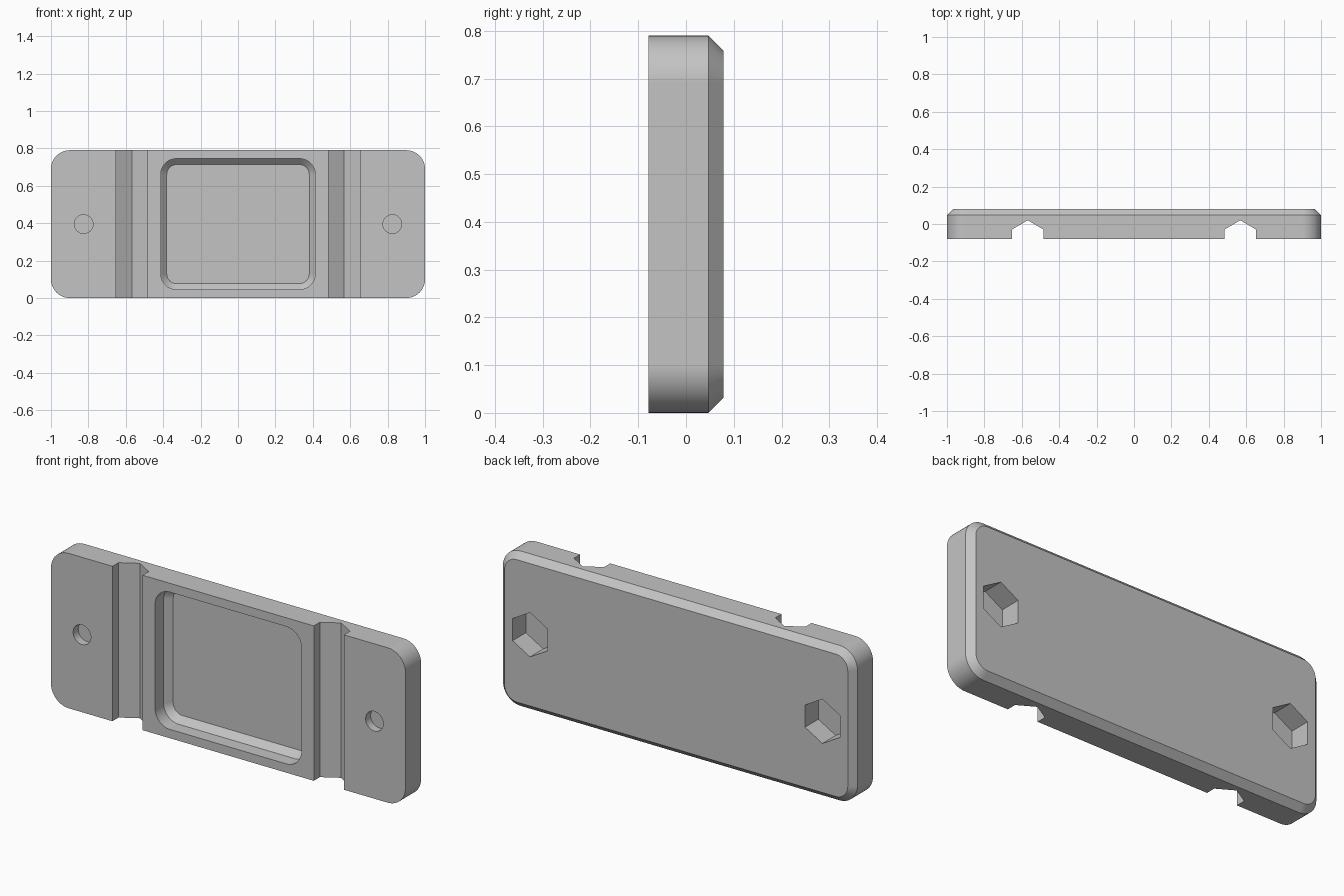
import bpy, bmesh, math

cube = bpy.data.objects.get("Cube")
if cube:
    bpy.data.objects.remove(cube, do_unlink=True)

HEIGHT, FRONT, BACK, BEVEL = 0.79, -0.079, 0.079, 0.032
MID = HEIGHT / 2

grey = bpy.data.materials.new("light grey")
grey.use_nodes = True
colour = (0.55, 0.55, 0.55, 1)
grey.diffuse_color = colour
grey.node_tree.nodes["Principled BSDF"].inputs["Base Color"].default_value = colour


def rounded_rect(half_w, half_h, radius, steps=12):
    """Outline in x and z, centred on the plate."""
    points = []
    for corner, (sx, sz) in enumerate([(1, 1), (-1, 1), (-1, -1), (1, -1)]):
        for i in range(steps + 1):
            a = math.pi / 2 * (corner + i / steps)
            points.append((sx * (half_w - radius) + radius * math.cos(a),
                           MID + sz * (half_h - radius) + radius * math.sin(a)))
    return points


def polygon(x, radius, sides):
    """Regular outline with a point at the top."""
    angles = [math.pi / 2 + math.tau * i / sides for i in range(sides)]
    return [(x + radius * math.cos(a), MID + radius * math.sin(a)) for a in angles]


def loft(name, rings):
    """Closed solid through matching rings of 3D points."""
    bm = bmesh.new()
    loops = [[bm.verts.new(p) for p in ring] for ring in rings]
    for a, b in zip(loops, loops[1:]):
        for i in range(len(a)):
            j = (i + 1) % len(a)
            bm.faces.new((a[i], a[j], b[j], b[i]))
    bm.faces.new(loops[0])
    bm.faces.new(loops[-1])
    bmesh.ops.recalc_face_normals(bm, faces=bm.faces)
    mesh = bpy.data.meshes.new(name)
    bm.to_mesh(mesh)
    bm.free()
    mesh.materials.append(grey)
    obj = bpy.data.objects.new(name, mesh)
    bpy.context.collection.objects.link(obj)
    return obj


def at_y(outline, y):
    return [(x, y, z) for x, z in outline]


# Plate with rounded corners and a chamfered back edge
edge = rounded_rect(1, MID, 0.1)
inset = rounded_rect(1 - BEVEL, MID - BEVEL, 0.1 - BEVEL)
plate = loft("plate", [at_y(edge, FRONT), at_y(edge, BACK - BEVEL), at_y(inset, BACK)])

# Central tray: straight wall, then a sloped edge down to the floor
rim = rounded_rect(0.413, 0.35, 0.085)
floor = rounded_rect(0.381, 0.318, 0.053)
cutters = [loft("tray_cutter", [at_y(rim, FRONT - 0.1), at_y(rim, -0.01), at_y(floor, 0.022)])]

for side in (-1, 1):
    # Vertical groove with a peaked bottom
    gx, hw = side * 0.568, 0.085
    profile = [(gx - hw, FRONT - 0.1), (gx + hw, FRONT - 0.1), (gx + hw, -0.03),
               (gx, 0.02), (gx - hw, -0.03)]
    cutters.append(loft("groove_cutter", [[(x, y, z) for x, y in profile]
                                          for z in (-0.1, HEIGHT + 0.1)]))
    # Round hole in the front and hexagonal pocket in the back, a thin web between
    hx = side * 0.825
    hole, nut = polygon(hx, 0.05, 40), polygon(hx, 0.113, 6)
    cutters.append(loft("hole_cutter", [at_y(hole, FRONT - 0.1), at_y(hole, -0.038)]))
    cutters.append(loft("nut_cutter", [at_y(nut, -0.028), at_y(nut, BACK + 0.1)]))

bpy.ops.object.select_all(action='DESELECT')
bpy.context.view_layer.objects.active = plate
plate.select_set(True)
for cutter in cutters:
    cutter.hide_render = True
    cut = plate.modifiers.new("cut", 'BOOLEAN')
    cut.operation, cut.solver, cut.object = 'DIFFERENCE', 'EXACT', cutter
    bpy.ops.object.modifier_apply(modifier=cut.name)
    bpy.data.objects.remove(cutter, do_unlink=True)

# Smooth the rounded corners and keep the flats flat
bpy.ops.object.shade_smooth_by_angle(angle=math.radians(25))
normals = plate.modifiers.new("flat_faces", 'WEIGHTED_NORMAL')
normals.keep_sharp = True
